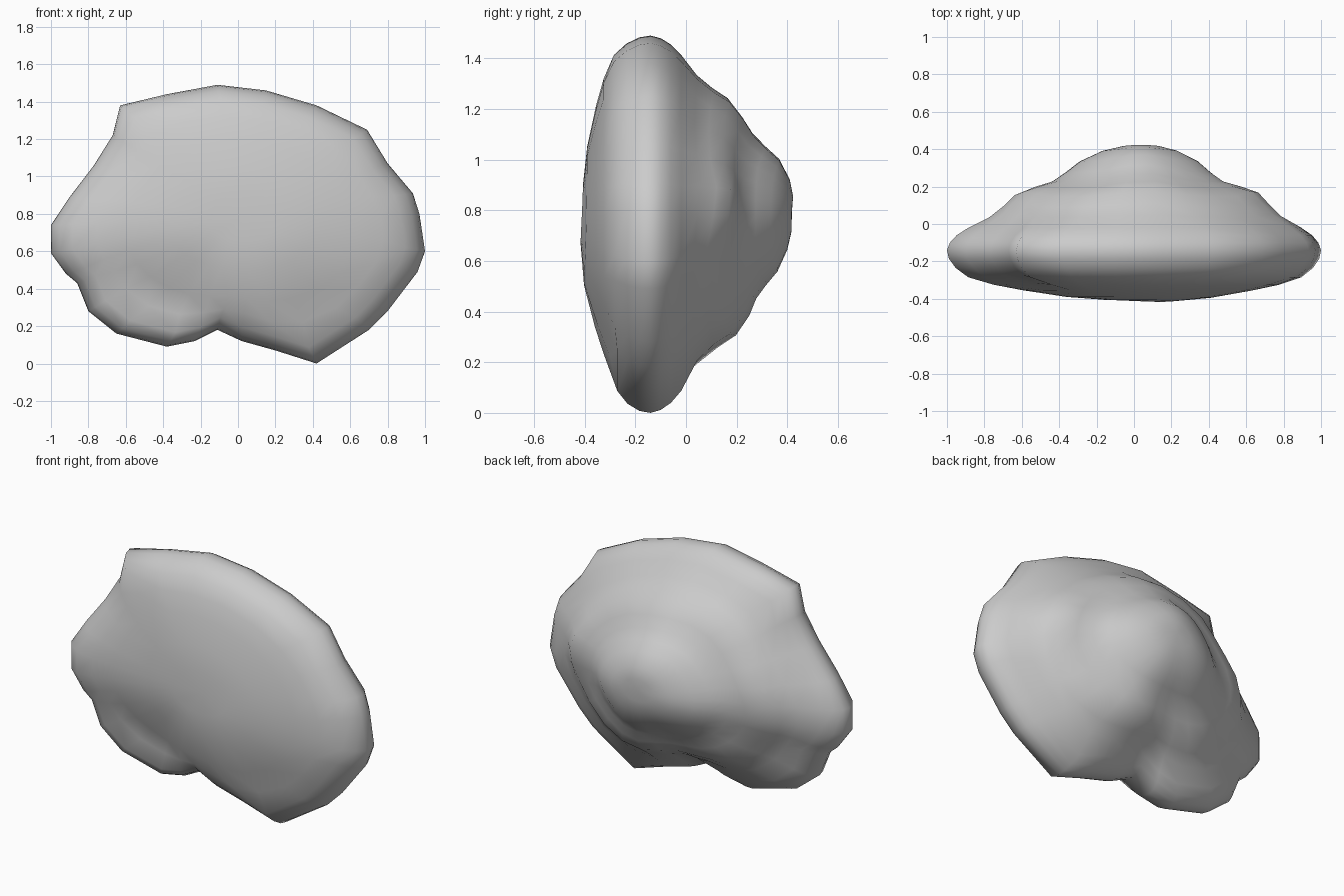
import bpy, bmesh
from math import exp

# Boulder outline seen from the front (x, z), counter-clockwise
OUTLINE = [(0.42, 0.0), (0.70, 0.18), (0.80, 0.28), (0.96, 0.49), (1.0, 0.6),
           (0.97, 0.80), (0.935, 0.91), (0.80, 1.07), (0.69, 1.25), (0.42, 1.38),
           (0.15, 1.46), (-0.11, 1.49), (-0.38, 1.44), (-0.63, 1.38), (-0.67, 1.22),
           (-0.77, 1.06), (-0.90, 0.89), (-1.0, 0.74), (-1.0, 0.59), (-0.92, 0.48),
           (-0.86, 0.43), (-0.80, 0.28), (-0.65, 0.16), (-0.38, 0.09), (-0.23, 0.12),
           (-0.11, 0.18), (0.02, 0.12), (0.20, 0.07)]
CX, CZ = 0.04, 0.79

# Rings from front to back: (outline scale, depth y)
RINGS = [(0.2, -0.405), (0.42, -0.39), (0.65, -0.355), (0.78, -0.325), (0.89, -0.285),
         (0.955, -0.235), (0.99, -0.185), (1.0, -0.14), (0.985, -0.10), (0.95, -0.06),
         (0.89, -0.02), (0.80, 0.035), (0.74, 0.09), (0.68, 0.145), (0.58, 0.19),
         (0.49, 0.225), (0.42, 0.275), (0.34, 0.335), (0.22, 0.39), (0.11, 0.413)]

# Dents and bumps: (x, z, radius, shift in y) for each side
FRONT = [(-0.33, 0.30, 0.18, 0.07), (-0.58, 0.38, 0.20, 0.05), (0.48, 0.20, 0.22, 0.04),
         (-0.66, 1.12, 0.12, 0.03), (0.2, 0.55, 0.25, -0.015)]
BACK = [(-0.55, 0.50, 0.13, -0.04), (0.60, 0.55, 0.13, -0.03), (0.15, 0.38, 0.20, 0.06),
        (0.05, 1.10, 0.20, 0.045), (0.66, 0.85, 0.12, 0.035), (-0.60, 0.90, 0.14, 0.03)]


def smooth_loop(points, times):
    """Average each point with its neighbours around the loop."""
    for _ in range(times):
        n = len(points)
        points = [tuple((points[i - 1][k] + 2 * points[i][k] + points[(i + 1) % n][k]) / 4
                        for k in (0, 1)) for i in range(n)]
    return points


def dent(x, z, table):
    return sum(a * exp(-((x - px) ** 2 + (z - pz) ** 2) / r ** 2) for px, pz, r, a in table)


# Boulder: loft the rings and close both ends with a fan
bm = bmesh.new()
loops = []
for s, y in RINGS:
    loop = []
    for x, z in smooth_loop(OUTLINE, int((1 - s) * 9)):
        px, pz = CX + s * (x - CX), CZ + s * (z - CZ)
        fade = min(1, (1 - s) * 5)
        loop.append(bm.verts.new((px, y + fade * dent(px, pz, FRONT if y < -0.14 else BACK), pz)))
    loops.append(loop)

n = len(OUTLINE)
for a, b in zip(loops, loops[1:]):
    for i in range(n):
        j = (i + 1) % n
        bm.faces.new((a[i], a[j], b[j], b[i]))
for loop, y in ((loops[0], -0.41), (loops[-1], 0.418)):
    tip = bm.verts.new((CX, y, CZ))
    for i in range(n):
        bm.faces.new((loop[i], loop[(i + 1) % n], tip))
bmesh.ops.recalc_face_normals(bm, faces=bm.faces)

mesh = bpy.data.meshes.new("boulder")
bm.to_mesh(mesh)
bm.free()
boulder = bpy.data.objects.new("boulder", mesh)
bpy.context.collection.objects.link(boulder)
for poly in mesh.polygons:
    poly.use_smooth = True
